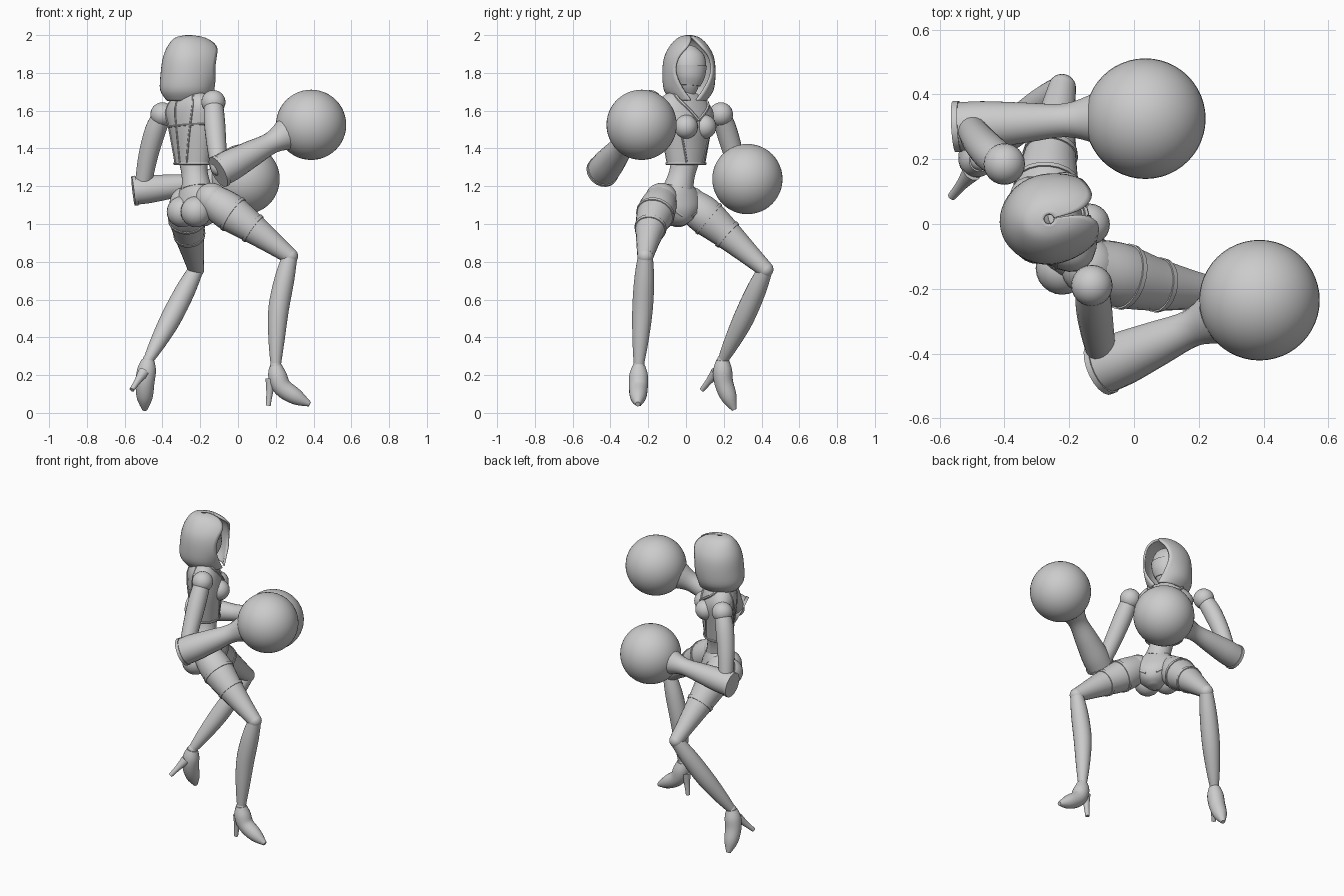
import bpy, bmesh, math
from mathutils import Vector

cube = bpy.data.objects.get("Cube")
if cube:
    bpy.data.objects.remove(cube, do_unlink=True)

GREY = (0.6, 0.6, 0.6, 1.0)
mat = bpy.data.materials.new("plain grey")
mat.use_nodes = True
mat.diffuse_color = GREY
for node in mat.node_tree.nodes:
    if node.type == 'BSDF_PRINCIPLED':
        node.inputs["Base Color"].default_value = GREY
parts = []


def finish(name, bm):
    bmesh.ops.recalc_face_normals(bm, faces=bm.faces)
    mesh = bpy.data.meshes.new(name)
    bm.to_mesh(mesh)
    bm.free()
    mesh.materials.append(mat)
    ob = bpy.data.objects.new(name, mesh)
    bpy.context.collection.objects.link(ob)
    parts.append(ob)
    return ob


def at(rows, t):
    """Smooth interpolation in a list of equal-length rows."""
    last = len(rows) - 1
    i = max(0, min(int(t), last - 1))
    f = t - i
    a, b, c, d = [Vector(rows[max(0, min(last, i + k))]) for k in (-1, 0, 1, 2)]
    return b + 0.5 * f * (c - a + f * (2 * a - 5 * b + 4 * c - d + f * (3 * b - a - 3 * c + d)))


def spline(rows, steps=4):
    return [at(rows, i / steps) for i in range((len(rows) - 1) * steps + 1)]


def skin(name, rings, closed=True):
    """Join rings of points with quads; closed rings also get end caps."""
    bm = bmesh.new()
    loops = [[bm.verts.new(p) for p in ring] for ring in rings]
    n = len(loops[0])
    for low, high in zip(loops, loops[1:]):
        for j in range(n if closed else n - 1):
            k = (j + 1) % n
            bm.faces.new((low[j], low[k], high[k], high[j]))
    if closed:
        bm.faces.new(loops[0])
        bm.faces.new(loops[-1])
    return finish(name, bm)


def tube(name, rows, seg=20, side=None, steps=4):
    """Loft along rows of x, y, z, radius and second radius (optional)."""
    pts = spline(rows, steps)
    u, rings = side, []
    for i, p in enumerate(pts):
        ahead, behind = pts[min(i + 1, len(pts) - 1)], pts[max(i - 1, 0)]
        d = (Vector(ahead[:3]) - Vector(behind[:3])).normalized()
        u = d.orthogonal() if u is None else u - d * u.dot(d)
        u.normalize()
        v = d.cross(u)
        turns = [math.tau * j / seg for j in range(seg)]
        rings.append([Vector(p[:3]) + u * p[3] * math.cos(a) + v * p[-1] * math.sin(a) for a in turns])
    return skin(name, rings)


def limb(name, joints, radii, scale=1.0):
    """Tube through the joints with evenly spaced radii."""
    step = (len(joints) - 1) / (len(radii) - 1)
    rows = [(*at(joints, i * step), r * scale) for i, r in enumerate(radii)]
    tube(name, rows)
    return rows


def band(name, rows, t, width):
    """Thin raised strap around a limb."""
    ends = [at(rows, t), at(rows, t + width)]
    tube(name, [(*p[:3], p[3] + .005) for p in ends], steps=1)


def ball(name, c, r, seg=24):
    bm = bmesh.new()
    bmesh.ops.create_uvsphere(bm, u_segments=seg, v_segments=seg // 2, radius=r)
    bmesh.ops.translate(bm, verts=bm.verts, vec=c)
    return finish(name, bm)


def axes(deg):
    a = math.radians(deg)
    return Vector((-math.sin(a), math.cos(a), 0)), Vector((math.cos(a), math.sin(a), 0))


# Trunk rows: x, y, z, half width, half depth; the shoulders tilt down to the left
LEFT, FWD = axes(38)


def surf(row, deg, grow=1.0):
    x, y, z, width, depth = row
    a = math.radians(deg)
    s = width * math.cos(a) * grow
    tilt = max(0, min(.15, z - 1.45))
    return Vector((x, y, z - tilt * s)) + LEFT * s + FWD * depth * math.sin(a) * grow


def trunk(name, rows):
    return skin(name, [[surf(r, j * 15) for j in range(24)] for r in spline(rows)])


def seam(name, rows, path, r=0.005):
    """Raised trim that follows a trunk part through (row, angle) points."""
    return tube(name, [(*surf(at(rows, t), a, 1.005), r) for t, a in path], 6, steps=2)


bodice = [(-.24, 0, 1.315, .11, .085), (-.24, 0, 1.42, .132, .098), (-.24, 0, 1.52, .152, .11),
          (-.255, 0, 1.61, .17, .098), (-.26, 0, 1.67, .125, .07), (-.26, .01, 1.695, .05, .05)]
pelvis = [(-.22, -.04, 1.21, .075, .068), (-.21, -.05, 1.15, .14, .09), (-.205, -.05, 1.08, .135, .105),
          (-.2, -.05, 1.02, .075, .085), (-.2, -.05, .99, .03, .04)]
trunk("bodice", bodice)
trunk("pelvis", pelvis)
limb("abdomen", [(-.24, 0, 1.36), (-.23, -.02, 1.27), (-.22, -.04, 1.19)], (.08, .07, .08))
limb("neck", [(-.262, .01, 1.67), (-.25, .015, 1.77)], (.045, .038))

# Bust, seat and bodice trim, mirrored left and right
for s, label in ((1, "left"), (-1, "right")):
    ball(label + "_bust", Vector((-.238, 0, 1.515)) + FWD * .078 + LEFT * s * .062, .064)
    ball(label + "_seat", Vector((-.215, -.055, 1.065)) - FWD * .055 + LEFT * s * .06, .082)
    seam(label + "_front_seam", bodice, [(k, 90 - s * (28 + 8 * k)) for k in range(3)])
    seam(label + "_back_seam", bodice, [(k, 270 + s * (25 + 6 * k)) for k in range(5)])
    seam(label + "_collar_trim", bodice, [(2.3 + .6 * k, 90 - s * 20 * k) for k in range(4)], .009)
    seam(label + "_hip_trim", pelvis, [(2.6 - .8 * k, 90 - s * (20 + 30 * k)) for k in range(3)], .007)
seam("back_seam", bodice, [(k, 270) for k in range(5)])
seam("upper_back_trim", bodice, [(2, 190 + 20 * k) for k in range(9)])
seam("bodice_hem", bodice, [(.08, 20 * k) for k in range(19)], .007)

# Head with a half mask, turned inside the hood
head_left, head_fwd = axes(12)
head = [(-.235, .02, 1.70, .03, .035), (-.215, .022, 1.735, .032, .05), (-.22, .024, 1.78, .056, .072),
        (-.225, .024, 1.84, .065, .084), (-.235, .02, 1.90, .054, .072), (-.245, .02, 1.94, .02, .03)]
tube("head", head, 24, head_fwd)
tube("face_mask", [(x + .003, y, z - .003, a + .004, b + .004) for x, y, z, a, b in head[1:4]], 24, head_fwd)

# Hood rows: height, front reach, back reach, half width, half opening angle
hood_rows = [(1.655, .125, .11, .085, 9), (1.71, .135, .145, .125, 25), (1.80, .17, .142, .134, 45),
             (1.88, .175, .13, .125, 42), (1.94, .15, .105, .095, 22), (1.98, .09, .07, .055, 6),
             (1.994, .015, .015, .015, 2)]
rings = []
for z, front, back, width, gap in spline(hood_rows):
    ring = []
    for j in range(33):
        a = math.radians(gap + (360 - 2 * gap) * j / 32)
        c = math.cos(a)
        reach = head_fwd * c * (front if c > 0 else back)
        ring.append(Vector((-.262, .015, z)) + reach + head_left * math.sin(a) * width)
    rings.append(ring)
hood = skin("hood", rings, closed=False)
mod = hood.modifiers.new("thickness", 'SOLIDIFY')
mod.thickness = .012
mod.offset = 0


def arm(label, shoulder, middle, elbow, cuff, wrist, glove, scale):
    """Shoulder ball, upper arm, elbow, flared gauntlet and round glove."""
    ball(label + "_shoulder", shoulder, .064)
    limb(label + "_upper_arm", [shoulder, middle, elbow], (.05, .056, .052, .045))
    ball(label + "_elbow", elbow, .046)
    rows = limb(label + "_gauntlet", [cuff, wrist], (.083, .083, .07, .058, .085), scale)
    band(label + "_gauntlet_rim", rows, 0, .3)
    ball(label + "_round_glove", glove, .186, 48)


arm("right", (-.13, -.19, 1.645), (-.12, -.29, 1.48), (-.10, -.40, 1.30),
    (-.105, -.445, 1.275), (.25, -.29, 1.47), (.387, -.235, 1.525), 1)
arm("left", (-.40, .185, 1.58), (-.46, .235, 1.43), (-.50, .29, 1.22),
    (-.555, .30, 1.175), (-.125, .325, 1.225), (.035, .325, 1.238), .9)


def leg(label, hip, thigh, knee, shin, ankle, instep, toe, heel_top, heel_tip):
    """Thigh with straps, knee, shin and heeled shoe."""
    ball(label + "_hip", hip, .088)
    rows = limb(label + "_thigh", [hip, thigh, knee], (.085, .1, .083, .06, .043))
    band(label + "_upper_strap", rows, 1.2, .12)
    band(label + "_lower_strap", rows, 2.1, .12)
    ball(label + "_knee", knee, .043)
    limb(label + "_shin", [knee, shin, ankle], (.04, .053, .055, .043, .027))
    ball(label + "_ankle", ankle, .03)
    limb(label + "_shoe", [ankle, instep, toe], (.034, .05, .05, .042, .013))
    limb(label + "_shoe_heel", [heel_top, heel_tip], (.03, .018, .013))


leg("right", (-.14, -.13, 1.13), (.06, -.185, .99), (.275, -.215, .83), (.215, -.23, .55),
    (.2, -.25, .25), (.235, -.252, .135), (.38, -.255, .046), (.175, -.25, .18), (.16, -.25, .038))
leg("left", (-.275, .02, 1.11), (-.26, .2, .96), (-.222, .42, .76), (-.355, .305, .5),
    (-.475, .195, .28), (-.492, .2, .16), (-.494, .256, .016), (-.5, .16, .215), (-.562, .085, .122))

# Smooth shading that keeps the hard edges
bpy.ops.object.select_all(action='DESELECT')
for ob in parts:
    ob.select_set(True)
bpy.context.view_layer.objects.active = parts[0]
bpy.ops.object.shade_smooth_by_angle(angle=math.radians(40))
